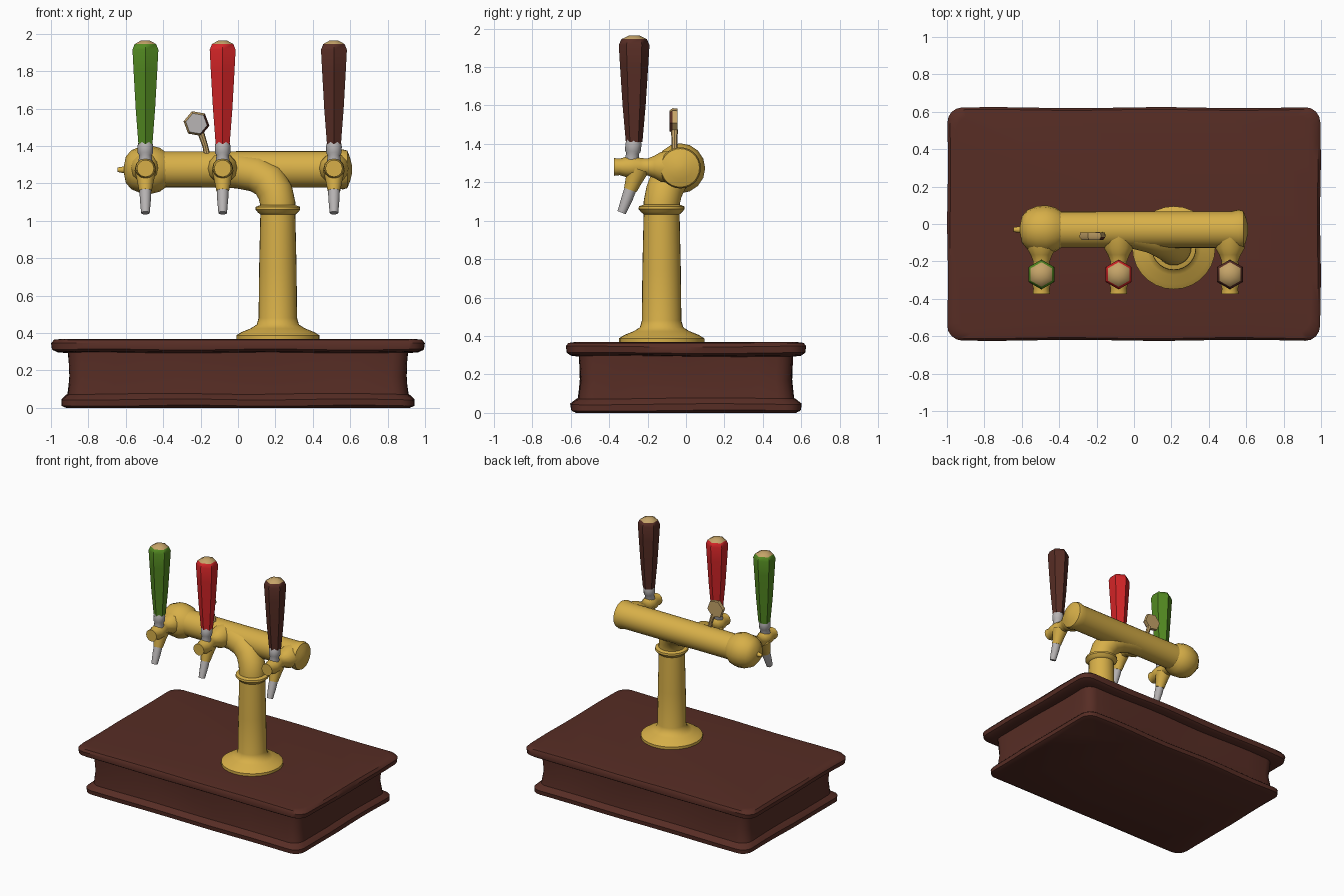
import bpy, bmesh, math
from mathutils import Vector

cube = bpy.data.objects.get("Cube")
if cube:
    bpy.data.objects.remove(cube, do_unlink=True)


def material(name, rgb):
    m = bpy.data.materials.new(name)
    m.use_nodes = True
    m.diffuse_color = (*rgb, 1)
    m.node_tree.nodes["Principled BSDF"].inputs["Base Color"].default_value = (*rgb, 1)
    return m


WOOD = material("dark wood", (0.095, 0.026, 0.018))
GOLD = material("brass", (0.68, 0.43, 0.065))
GREEN = material("green", (0.085, 0.25, 0.015))
RED = material("red", (0.65, 0.018, 0.02))
STEEL = material("steel", (0.48, 0.46, 0.46))
TAN = material("tan", (0.56, 0.37, 0.14))
made = []


def loft(name, rings, mats):
    """Skin a stack of equal rings and close both ends."""
    bm = bmesh.new()
    loops = [[bm.verts.new(p) for p in ring] for ring in rings]
    n = len(loops[0])
    for a, b in zip(loops, loops[1:]):
        for i in range(n):
            j = (i + 1) % n
            bm.faces.new((a[i], a[j], b[j], b[i]))
    bm.faces.new(loops[0][::-1])
    bm.faces.new(loops[-1])
    bmesh.ops.recalc_face_normals(bm, faces=bm.faces)
    mesh = bpy.data.meshes.new(name)
    bm.to_mesh(mesh)
    bm.free()
    ob = bpy.data.objects.new(name, mesh)
    bpy.context.collection.objects.link(ob)
    for m in mats:
        mesh.materials.append(m)
    made.append(ob)
    return ob


def sweep(name, path, mats, sides=24, turn=0.0):
    """Round section along a path of (x, y, z, radius)."""
    pts = [Vector(p[:3]) for p in path]
    whole = pts[-1] - pts[0]
    side = Vector((1, 0, 0)) if abs(whole.y) > 0.8 * whole.length else Vector((0, 1, 0))
    rings = []
    for i, p in enumerate(pts):
        t = (pts[min(i + 1, len(pts) - 1)] - pts[max(i - 1, 0)]).normalized()
        u = side.cross(t).normalized()
        v = t.cross(u)
        ring = []
        for k in range(sides):
            a = turn + 2 * math.pi * k / sides
            ring.append(p + path[i][3] * (u * math.cos(a) + v * math.sin(a)))
        rings.append(ring)
    return loft(name, rings, mats)


def plinth_ring(hx, hy, z, corner=0.08):
    """Rounded rectangle with slightly uneven, hand-worn edges."""
    outline = []
    for q, (sx, sy) in enumerate([(1, 1), (-1, 1), (-1, -1), (1, -1)]):
        for k in range(5):
            a = math.pi / 2 * (q + k / 4)
            outline.append(Vector((sx * (hx - corner) + corner * math.cos(a),
                                   sy * (hy - corner) + corner * math.sin(a), z)))
    ring = []
    for i, p in enumerate(outline):
        q = outline[(i + 1) % len(outline)]
        steps = 10 if (q - p).length > 0.3 else 1
        ring += [p.lerp(q, s / steps) for s in range(steps)]
    for p in ring:
        wave = 0.005 * math.sin(7 * p.x + 5 * p.y + 11 * z)
        p.x *= 1 - abs(wave)
        p.y *= 1 + wave
        if 0.01 < z < 0.36:
            p.z += 0.6 * wave
    return ring


# Wooden plinth: bottom moulding, recessed wall, overhanging top
plinth = [(0.92, 0.57, 0), (0.945, 0.595, 0.012), (0.945, 0.6, 0.045), (0.925, 0.575, 0.065),
          (0.912, 0.56, 0.075), (0.902, 0.55, 0.17), (0.91, 0.555, 0.295), (0.97, 0.6, 0.3),
          (0.995, 0.618, 0.312), (1.0, 0.622, 0.345), (0.985, 0.61, 0.364), (0.95, 0.58, 0.368)]
loft("plinth", [plinth_ring(*s) for s in plinth], [WOOD])

# Brass column with foot flange and collar
CX, CY, BY, BZ = 0.213, -0.127, -0.03, 1.275
foot = [(0.36, 0.222), (0.388, 0.222), (0.405, 0.195), (0.425, 0.145), (0.445, 0.113), (0.48, 0.103),
        (0.75, 0.1), (1.06, 0.093)]
sweep("column", [(CX, CY, z, r) for z, r in foot], [GOLD], 28)
collar = [(1.03, 0.09), (1.045, 0.107), (1.06, 0.12), (1.075, 0.118), (1.085, 0.09)]
sweep("collar", [(CX, CY, z, r) for z, r in collar], [GOLD], 28)

# Bend from the column into the cross bar
sweep("bend", [(CX, CY, 1.05, 0.094), (CX, CY, 1.09, 0.094), (0.2, -0.115, 1.15, 0.095),
               (0.165, -0.09, 1.21, 0.097), (0.1, -0.06, 1.25, 0.097),
               (0, -0.035, 1.27, 0.097), (-0.15, BY, BZ, 0.094)], [GOLD], 28)

# Cross bar with a bulb on one end and a blunt cap on the other
bar = [(-0.5, 0.096), (0.52, 0.098), (0.56, 0.107), (0.585, 0.1), (0.6, 0.06), (0.61, 0.02)]
sweep("cross_bar", [(x, BY, BZ, r) for x, r in bar], [GOLD], 28)
bulb = [(-0.645, 0.012), (-0.61, 0.018), (-0.6, 0.07), (-0.57, 0.105), (-0.52, 0.125), (-0.47, 0.13),
        (-0.42, 0.118), (-0.385, 0.094)]
sweep("bar_bulb", [(x, BY, BZ - 0.002, r) for x, r in bulb], [GOLD], 16)

# Three identical taps with different handle colours
TY = -0.27
for label, x, paint in (("right", -0.495, GREEN), ("middle", -0.082, RED), ("left", 0.513, WOOD)):
    arm = [(-0.06, 0.085), (-0.13, 0.078), (-0.165, 0.058), (-0.2, 0.044), (-0.235, 0.046),
           (-0.27, 0.056), (-0.31, 0.053), (-0.345, 0.043), (-0.374, 0.046)]
    sweep(label + "_tap_body", [(x, y, 1.28, r) for y, r in arm], [GOLD], 12)
    sweep(label + "_tap_socket", [(x, -0.25, 1.27, 0.058), (x, -0.27, 1.215, 0.045),
                                  (x, -0.29, 1.16, 0.034)], [GOLD], 12)
    sweep(label + "_tap_spout", [(x, -0.284, 1.18, 0.032), (x, -0.305, 1.12, 0.03),
                                 (x, -0.335, 1.042, 0.023)], [STEEL], 12)
    stem = [(1.30, 0.04), (1.35, 0.033), (1.362, 0.041), (1.4, 0.042), (1.425, 0.036)]
    sweep(label + "_tap_stem", [(x, -0.283 + 0.1 * (z - 1.3), z, r) for z, r in stem], [STEEL], 12)
    grip = [(1.41, 0.043), (1.43, 0.045), (1.6, 0.06), (1.8, 0.073), (1.915, 0.08), (1.945, 0.066),
            (1.965, 0.025)]
    handle = sweep(label + "_handle", [(x, TY, z, r) for z, r in grip], [paint, TAN], 6, math.pi / 2)
    for f in handle.data.polygons:
        f.material_index = int(f.center.z > 1.945)

# Hexagonal badge on a leaning stem
sweep("badge_stem", [(-0.165, -0.06, 1.35, 0.017), (-0.175, -0.06, 1.4, 0.015),
                     (-0.2, -0.06, 1.475, 0.018)], [TAN], 8)
badge = sweep("badge", [(-0.222, y, 1.52, r) for y, r in ((-0.045, 0.068), (-0.07, 0.07), (-0.085, 0.058))],
              [TAN, STEEL, WOOD], 6, 0.35)
for f in badge.data.polygons:
    if f.normal.y < -0.95:
        f.material_index = 1
    elif f.normal.y < -0.3 and f.normal.x > 0.3 and f.normal.z < 0.3:
        f.material_index = 2

# Smooth the rounded parts, keep firm edges
bpy.ops.object.select_all(action="DESELECT")
for ob in made:
    ob.select_set(True)
bpy.context.view_layer.objects.active = made[0]
bpy.ops.object.shade_smooth_by_angle(angle=math.radians(42))
